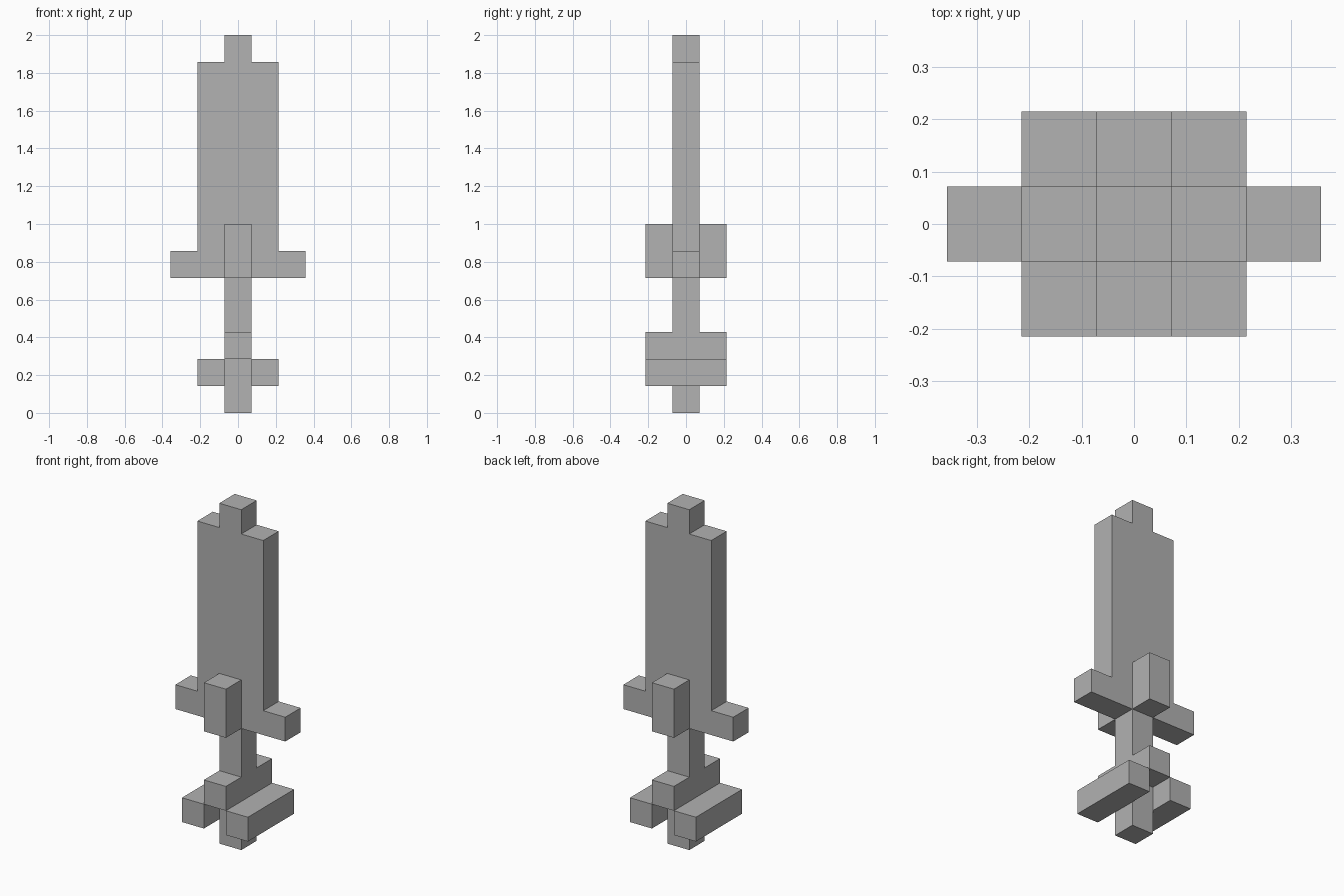
import bpy
import bmesh

U = 1 / 7  # edge length of one cubic block

if "Cube" in bpy.data.objects:
    bpy.data.objects.remove(bpy.data.objects["Cube"], do_unlink=True)

grey = bpy.data.materials.new("plain_grey")
grey.use_nodes = True
colour = (0.445, 0.445, 0.445, 1)
grey.diffuse_color = colour
grey.node_tree.nodes["Principled BSDF"].inputs["Base Color"].default_value = colour


def finish(name, bm):
    bmesh.ops.recalc_face_normals(bm, faces=bm.faces)
    mesh = bpy.data.meshes.new(name)
    bm.to_mesh(mesh)
    bm.free()
    mesh.materials.append(grey)
    obj = bpy.data.objects.new(name, mesh)
    bpy.context.collection.objects.link(obj)
    return obj


def box(name, low, high):
    """Box between two corners given in block units."""
    bm = bmesh.new()
    bmesh.ops.create_cube(bm, size=1)
    for v in bm.verts:
        v.co = [(low[i] if v.co[i] < 0 else high[i]) * U for i in range(3)]
    return finish(name, bm)


def slab(name, half_outline):
    """Mirror a right-hand (x, z) outline and extrude it one block deep."""
    outline = half_outline + [(-x, z) for x, z in reversed(half_outline)]
    bm = bmesh.new()
    face = bm.faces.new([bm.verts.new((x * U, -U / 2, z * U)) for x, z in outline])
    ext = bmesh.ops.extrude_face_region(bm, geom=[face])
    new_verts = [g for g in ext["geom"] if isinstance(g, bmesh.types.BMVert)]
    bmesh.ops.translate(bm, verts=new_verts, vec=(0, U, 0))
    return finish(name, bm)


# Blade with stepped tip, flowing into the crossguard and the grip
slab("blade_guard_and_grip", [
    (0.5, 0), (0.5, 5), (2.5, 5), (2.5, 6),
    (1.5, 6), (1.5, 13), (0.5, 13), (0.5, 14)])

# Upright guard blocks and pommel blocks, front and back
for side, s in (("front", -1), ("back", 1)):
    near, far = sorted((s * 0.5, s * 1.5))
    box(side + "_guard_block", (-0.5, near, 5), (0.5, far, 7))
    box(side + "_pommel_block", (-0.5, near, 2), (0.5, far, 3))

# Pommel bars running front to back on each side
for side, s in (("right", -1), ("left", 1)):
    near, far = sorted((s * 0.5, s * 1.5))
    box(side + "_pommel_bar", (near, -1.5, 1), (far, 1.5, 2))
